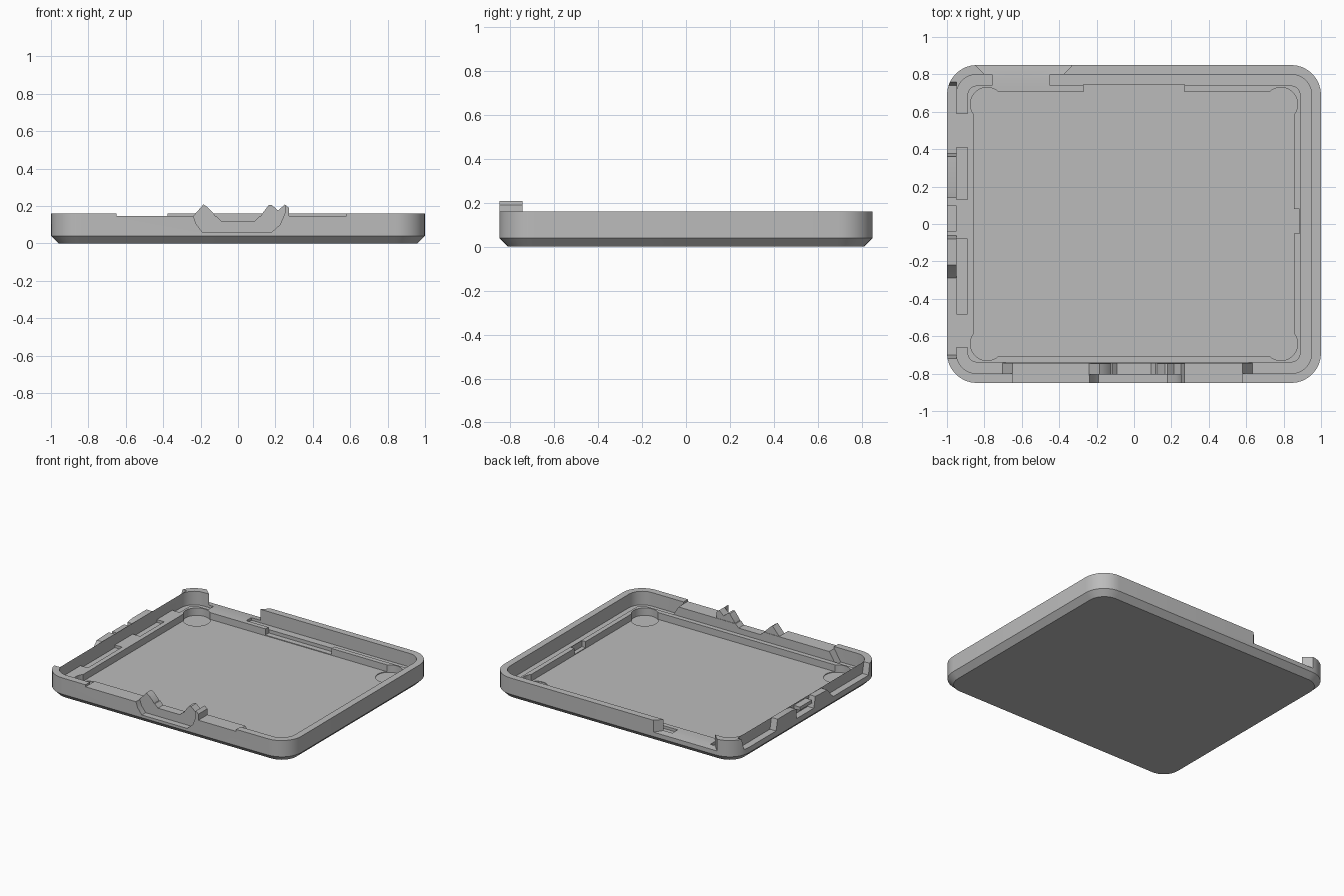
import bpy, bmesh, math
from mathutils import Matrix

if "Cube" in bpy.data.objects:
    bpy.data.objects.remove(bpy.data.objects["Cube"])

grey = bpy.data.materials.new("plain_grey")
grey.use_nodes = True
grey.diffuse_color = (0.5, 0.5, 0.5, 1)
grey.node_tree.nodes["Principled BSDF"].inputs["Base Color"].default_value = (0.5, 0.5, 0.5, 1)


def finish(name, bm):
    bmesh.ops.recalc_face_normals(bm, faces=bm.faces)
    mesh = bpy.data.meshes.new(name)
    bm.to_mesh(mesh)
    bm.free()
    mesh.materials.append(grey)
    obj = bpy.data.objects.new(name, mesh)
    bpy.context.collection.objects.link(obj)
    return obj


def hull(name, points):
    bm = bmesh.new()
    for p in points:
        bm.verts.new(p)
    bmesh.ops.convex_hull(bm, input=bm.verts)
    return finish(name, bm)


def box(name, xs, ys, zs):
    return hull(name, [(x, y, z) for x in xs for y in ys for z in zs])


def prism(name, outline, axis, a, b):
    """Extrude an outline of (across, z) points along x or y."""
    place = (lambda u, z: (u, a, z)) if axis == "y" else (lambda u, z: (a, u, z))
    bm = bmesh.new()
    face = bm.faces.new([bm.verts.new(place(u, z)) for u, z in outline])
    ext = bmesh.ops.extrude_face_region(bm, geom=[face], use_keep_orig=True)["geom"]
    move = (0, b - a, 0) if axis == "y" else (b - a, 0, 0)
    bmesh.ops.translate(bm, vec=move, verts=[v for v in ext if isinstance(v, bmesh.types.BMVert)])
    return finish(name, bm)


def combine(target, tool, operation="DIFFERENCE"):
    mod = target.modifiers.new("combine", "BOOLEAN")
    mod.operation, mod.object, mod.solver = operation, tool, "EXACT"
    bpy.context.view_layer.update()
    graph = bpy.context.evaluated_depsgraph_get()
    mesh = bpy.data.meshes.new_from_object(target.evaluated_get(graph))
    target.modifiers.clear()
    target.data = mesh
    bpy.data.objects.remove(tool)


def ring(bm, inset, z):
    """One rounded rectangle, inset from the outside of the tray."""
    hx, hy, r = 1 - inset, 0.85 - inset, max(0.16 - inset, 0.04)
    verts = []
    for i, (sx, sy) in enumerate([(1, 1), (-1, 1), (-1, -1), (1, -1)]):
        for k in range(9):
            t = (i + k / 8) * math.pi / 2
            verts.append(bm.verts.new((sx * (hx - r) + r * math.cos(t),
                                       sy * (hy - r) + r * math.sin(t), z)))
    return verts


# Tray: chamfered base, thin wall, groove, ledge and floor
bm = bmesh.new()
levels = [(0.04, 0), (0, 0.04), (0, 0.16), (0.05, 0.16), (0.05, 0.06),
          (0.11, 0.06), (0.11, 0.08), (0.145, 0.08), (0.145, 0.03)]
rings = [ring(bm, *level) for level in levels]
for low, high in zip(rings, rings[1:]):
    for i in range(len(low)):
        j = (i + 1) % len(low)
        bm.faces.new([low[i], low[j], high[j], high[i]])
bm.faces.new(rings[0])
bm.faces.new(rings[-1])
tray = finish("tray", bm)

# Round wells in the corners of the floor
for sx in (-1, 1):
    for sy in (-1, 1):
        bm = bmesh.new()
        bmesh.ops.create_cone(bm, cap_ends=True, segments=40, radius1=0.09, radius2=0.09,
                              depth=0.1, matrix=Matrix.Translation((sx * 0.785, sy * 0.64, 0.075)))
        combine(tray, finish("well_cutter", bm))

# Ledge notches at the back and left side
combine(tray, box("notch_cutter", (-0.27, 0.27), (0.68, 0.745), (0.035, 0.3)))
combine(tray, box("notch_cutter", (0.83, 0.885), (-0.05, 0.08), (0.035, 0.3)))

# Open port side with sloped wall ends
combine(tray, prism("port_side_cutter", [(-0.7, 0.08), (-0.75, 0.3), (0.79, 0.3), (0.74, 0.08)],
                    "x", -1.2, -0.95))
for y0, y1 in ((0.41, 0.59), (-0.08, 0.13), (-0.66, -0.48)):
    combine(tray, box("groove_fill", (-0.955, -0.885), (y0, y1), (0.05, 0.08)), "UNION")

# Flared opening in the back wall
combine(tray, box("back_fill", (-0.76, -0.45), (0.735, 0.81), (0.05, 0.08)), "UNION")
combine(tray, hull("back_cutter", [(x, y, z) for x, y, low in
        ((-0.87, 0.87, 0.07), (-0.31, 0.87, 0.07), (-0.74, 0.745, 0.085), (-0.43, 0.745, 0.085))
        for z in (low, 0.3)]))

# Thick, slightly lowered middle of the front wall
combine(tray, box("front_cutter", (-0.65, 0.58), (-1, -0.79), (0.145, 0.3)))
combine(tray, prism("front_fill", [(-0.71, 0.05), (-0.65, 0.145), (0.58, 0.145), (0.64, 0.05)],
                    "y", -0.81, -0.742), "UNION")

# Raised horns beside the front port
horns = [("right_horn", [(-0.24, 0.1), (-0.24, 0.145), (-0.185, 0.208), (-0.165, 0.195),
                         (-0.13, 0.16), (-0.1, 0.1)], -0.81),
         ("left_horn", [(0.1, 0.1), (0.13, 0.16), (0.165, 0.205), (0.18, 0.205), (0.215, 0.175),
                        (0.25, 0.208), (0.272, 0.19), (0.272, 0.1)], -0.81),
         ("outer_horn", [(0.22, 0.1), (0.22, 0.18), (0.25, 0.208), (0.272, 0.19),
                         (0.272, 0.1)], -0.85)]
for name, outline, front in horns:
    combine(tray, prism(name, outline, "y", front, -0.745), "UNION")

# Port opening and the wider pocket in front of it
combine(tray, prism("port_cutter", [(-0.09, 0.12), (-0.13, 0.16), (-0.13, 0.3), (0.13, 0.3),
                                    (0.13, 0.16), (0.09, 0.12)], "y", -0.9, -0.7))
pocket = [(-0.24, 0.15), (-0.225, 0.105), (-0.19, 0.06), (0.18, 0.06),
          (0.225, 0.1), (0.25, 0.16), (0.25, 0.22), (-0.24, 0.22)]
combine(tray, prism("pocket_cutter", pocket, "y", -0.9, -0.805))

# Wall pieces between the side ports
wall_pieces = [("back_port_wall", [(0.14, 0.07), (0.14, 0.15), (0.19, 0.16), (0.36, 0.16),
                                   (0.38, 0.07)]),
               ("middle_port_wall", [(-0.04, 0.125), (-0.04, 0.15), (0.1, 0.15), (0.1, 0.125)]),
               ("front_port_wall", [(-0.3, 0.07), (-0.26, 0.11), (-0.22, 0.155), (-0.08, 0.16),
                                    (-0.06, 0.07)])]
parts = [tray] + [prism(name, outline, "x", -1.0, -0.95) for name, outline in wall_pieces]

# Soft corners, crisp edges
bpy.context.view_layer.update()
bpy.ops.object.select_all(action="DESELECT")
for part in parts:
    part.select_set(True)
bpy.context.view_layer.objects.active = tray
bpy.ops.object.shade_smooth_by_angle(angle=math.radians(30))
